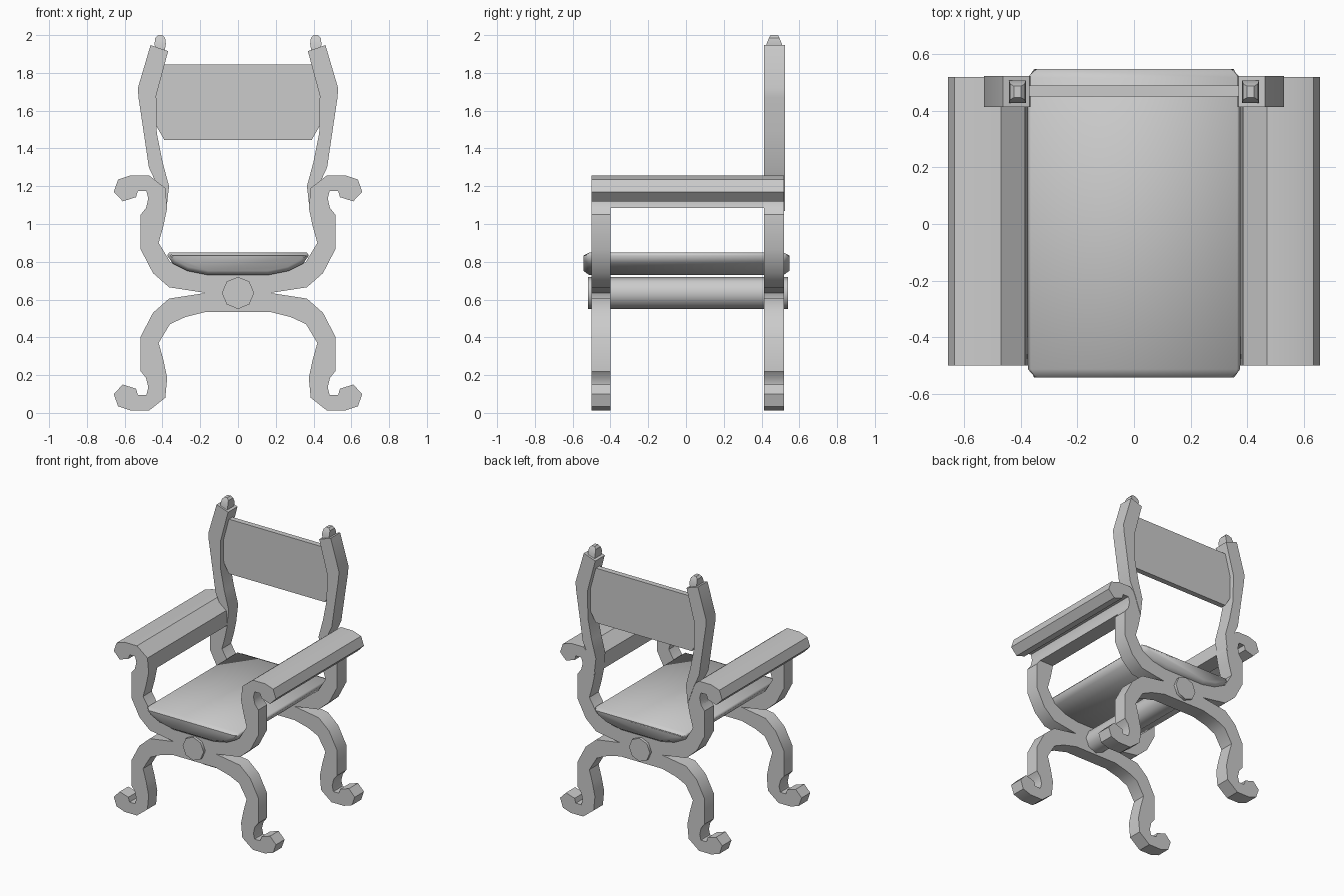
import bpy, bmesh, math
from mathutils import Matrix

if "Cube" in bpy.data.objects:
    bpy.data.objects.remove(bpy.data.objects["Cube"])

GREY = (0.6, 0.6, 0.6)
mat = bpy.data.materials.new("plain grey")
mat.use_nodes = True
mat.diffuse_color = (*GREY, 1)
mat.node_tree.nodes["Principled BSDF"].inputs["Base Color"].default_value = (*GREY, 1)

MID = 0.635  # height of the crossing point


def finish(bm, name, angle=35):
    bmesh.ops.remove_doubles(bm, verts=bm.verts, dist=1e-5)
    bmesh.ops.recalc_face_normals(bm, faces=bm.faces)
    mesh = bpy.data.meshes.new(name)
    bm.to_mesh(mesh)
    bm.free()
    mesh.materials.append(mat)
    ob = bpy.data.objects.new(name, mesh)
    bpy.context.collection.objects.link(ob)
    bpy.ops.object.select_all(action="DESELECT")
    ob.select_set(True)
    bpy.context.view_layer.objects.active = ob
    bpy.ops.object.shade_smooth_by_angle(angle=math.radians(angle))
    return ob


def prism(bm, outline, y0, y1):
    """Extrude an x-z outline along y."""
    face = bm.faces.new([bm.verts.new((x, y0, z)) for x, z in outline])
    ext = bmesh.ops.extrude_face_region(bm, geom=[face])["geom"]
    moved = [v for v in ext if isinstance(v, bmesh.types.BMVert)]
    bmesh.ops.translate(bm, verts=moved, vec=(0, y1 - y0, 0))


def flip_x(points):
    return [(-x, z) for x, z in points]


def flip_z(points):
    return [(x, 2 * MID - z) for x, z in points]


# Scrolled arm: inside edge, curl and outside edge
inside = [(0.17, 0.735), (0.28, 0.763), (0.36, 0.80), (0.42, 0.90), (0.395, 0.99)]
curl = [(0.375, 1.085), (0.385, 1.19), (0.47, 1.257), (0.57, 1.257), (0.635, 1.235),
        (0.658, 1.17), (0.61, 1.12), (0.54, 1.142), (0.53, 1.175), (0.485, 1.175),
        (0.475, 1.135), (0.487, 1.085)]
outside = [(0.515, 1.05), (0.515, 0.865), (0.45, 0.74), (0.365, 0.665), (0.17, MID)]
quarter = [(0, MID), (0, 0.735)] + inside + curl + outside

for name, y0, y1 in (("front_frame", -0.50, -0.40), ("back_frame", 0.413, 0.52)):
    bm = bmesh.new()
    for shape in (quarter, flip_z(quarter)):
        prism(bm, shape, y0, y1)
        prism(bm, flip_x(shape), y0, y1)
    finish(bm, name)

# Back post outline and finial rings (height, half width, half depth)
post = [(0.38, 1.07), (0.365, 1.20), (0.40, 1.33), (0.43, 1.48), (0.433, 1.68),
        (0.37, 1.915), (0.463, 1.947), (0.53, 1.72), (0.527, 1.67), (0.50, 1.49),
        (0.472, 1.30), (0.43, 1.21)]
rings = [(1.90, 0.022, 0.04), (1.955, 0.03, 0.04), (1.985, 0.026, 0.028), (2.0, 0.012, 0.02)]

for side, flip in (("left", lambda p: p), ("right", flip_x)):
    bm = bmesh.new()
    prism(bm, flip(curl), -0.50, 0.52)
    finish(bm, side + "_armrest")

    bm = bmesh.new()
    prism(bm, flip(post), 0.413, 0.523)
    finish(bm, side + "_back_post")

    bm = bmesh.new()
    cx = flip([(0.412, 0)])[0][0]
    loops = [[bm.verts.new((cx + sx * w, 0.467 + sy * d, z))
              for sx, sy in ((-1, -1), (1, -1), (1, 1), (-1, 1))] for z, w, d in rings]
    for a, b in zip(loops, loops[1:]):
        for i in range(4):
            j = (i + 1) % 4
            bm.faces.new((a[i], a[j], b[j], b[i]))
    bm.faces.new(loops[0])
    bm.faces.new(loops[-1])
    finish(bm, side + "_finial")

# Back panel
bm = bmesh.new()
panel = [(0.39, 1.445), (0.45, 1.55), (0.45, 1.70), (0.40, 1.845)]
prism(bm, panel + flip_x(panel)[::-1], 0.45, 0.49)
finish(bm, "back_panel")

# Cushion with a rounded underside and chamfered ends
half = [(0.16, 0.73), (0.27, 0.752), (0.345, 0.79), (0.375, 0.833), (0.365, 0.848)]
section = half + flip_x(half)[::-1]
bm = bmesh.new()
prism(bm, section, -0.543, 0.547)
ends = [f for f in bm.faces if len(f.verts) == len(section)]
for f in ends:
    centre = f.calc_center_median()
    side = 1 if centre.y > 0 else -1
    inner = bmesh.ops.inset_region(bm, faces=[f], thickness=0.022, use_even_offset=True)
    rim = [v for g in inner["faces"] for v in g.verts if v not in f.verts]
    bmesh.ops.translate(bm, verts=list(set(rim)), vec=(0, -0.03 * side, 0))
finish(bm, "seat_cushion", 60)

# Octagonal axle through the crossing
bm = bmesh.new()
turn = Matrix.Translation((0, 0.01, MID)) @ Matrix.Rotation(math.pi / 2, 4, "X")
bmesh.ops.create_cone(bm, cap_ends=True, segments=8, radius1=0.085, radius2=0.085,
                      depth=1.06, matrix=turn)
finish(bm, "axle", 50)
